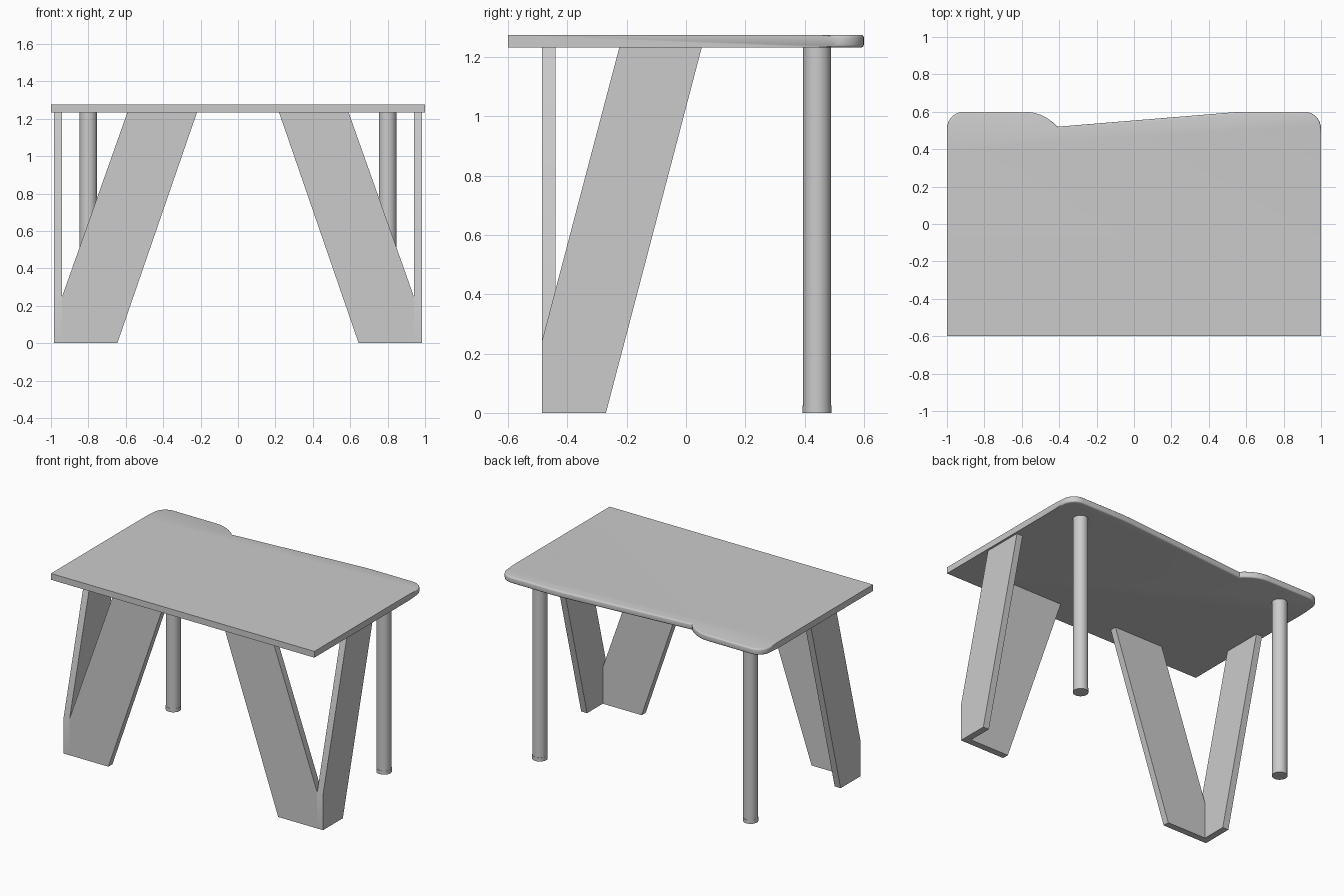
import bpy, bmesh
from math import sin, cos, pi
from mathutils import Vector

if "Cube" in bpy.data.objects:
    bpy.data.objects.remove(bpy.data.objects["Cube"])


def smooth(obj):
    bpy.ops.object.select_all(action='DESELECT')
    obj.select_set(True)
    bpy.context.view_layer.objects.active = obj
    bpy.ops.object.shade_smooth_by_angle(angle=0.6)


def extrude_profile(name, points, direction, bevel=0.0, bevel_test=None):
    """Make a slab from a flat outline swept along a direction."""
    bm = bmesh.new()
    face = bm.faces.new([bm.verts.new(p) for p in points])
    ext = bmesh.ops.extrude_face_region(bm, geom=[face])
    moved = [v for v in ext['geom'] if isinstance(v, bmesh.types.BMVert)]
    bmesh.ops.translate(bm, vec=Vector(direction), verts=moved)
    bmesh.ops.recalc_face_normals(bm, faces=bm.faces)
    if bevel:
        edges = [e for e in bm.edges if bevel_test(e)]
        bmesh.ops.bevel(bm, geom=edges, offset=bevel, segments=3,
                        profile=0.5, affect='EDGES', clamp_overlap=True)
    mesh = bpy.data.meshes.new(name)
    bm.to_mesh(mesh)
    bm.free()
    obj = bpy.data.objects.new(name, mesh)
    bpy.context.collection.objects.link(obj)
    smooth(obj)
    return obj


def cylinder(name, radius, z0, z1, x, y):
    bpy.ops.mesh.primitive_cylinder_add(vertices=32, radius=radius, depth=z1 - z0,
                                        location=(x, y, (z0 + z1) / 2))
    obj = bpy.context.object
    obj.name = name
    smooth(obj)


UNDERSIDE, TOP = 1.232, 1.275

# Tabletop: square front, rounded back corners, shallow cable notch at the back
R = 0.09
outline = [(-1, -0.6), (1, -0.6)]
outline += [(1 - R + R * cos(a * pi / 16), 0.6 - R + R * sin(a * pi / 16)) for a in range(9)]
outline += [(0.59, 0.6), (0.53, 0.597), (-0.41, 0.52)]
outline += [(-0.43, 0.541), (-0.465, 0.566), (-0.50, 0.584), (-0.54, 0.596), (-0.58, 0.6)]
outline += [(-1 + R + R * cos(a * pi / 16), 0.6 - R + R * sin(a * pi / 16)) for a in range(8, 17)]


def back_rim(e):
    a, b = (v.co for v in e.verts)
    return abs(a.z - b.z) < 1e-5 and min(a.y, b.y) > 0.505


extrude_profile("tabletop", [(x, y, UNDERSIDE) for x, y in outline],
                (0, 0, TOP - UNDERSIDE), 0.01, back_rim)

T = 0.045  # leg plate thickness
for s, side in ((-1, "left"), (1, "right")):
    # Front leg: two slanted plates meeting at the outer front corner
    front = [(0.94, 0), (0.94, 0.25), (0.592, UNDERSIDE), (0.22, UNDERSIDE), (0.645, 0)]
    extrude_profile(side + "_front_leg_front_plate",
                    [(s * x, -0.485, z) for x, z in front], (0, T, 0))
    flank = [(-0.485, 0), (-0.485, 0.245), (-0.225, UNDERSIDE), (0.053, UNDERSIDE), (-0.27, 0)]
    extrude_profile(side + "_front_leg_side_plate",
                    [(s * 0.985, y, z) for y, z in flank], (-s * T, 0, 0))

    # Back leg: round post with a low foot cap
    cylinder(side + "_back_leg", 0.047, 0.02, UNDERSIDE, s * 0.80, 0.442)
    cylinder(side + "_back_foot", 0.0485, 0.0, 0.025, s * 0.80, 0.442)
